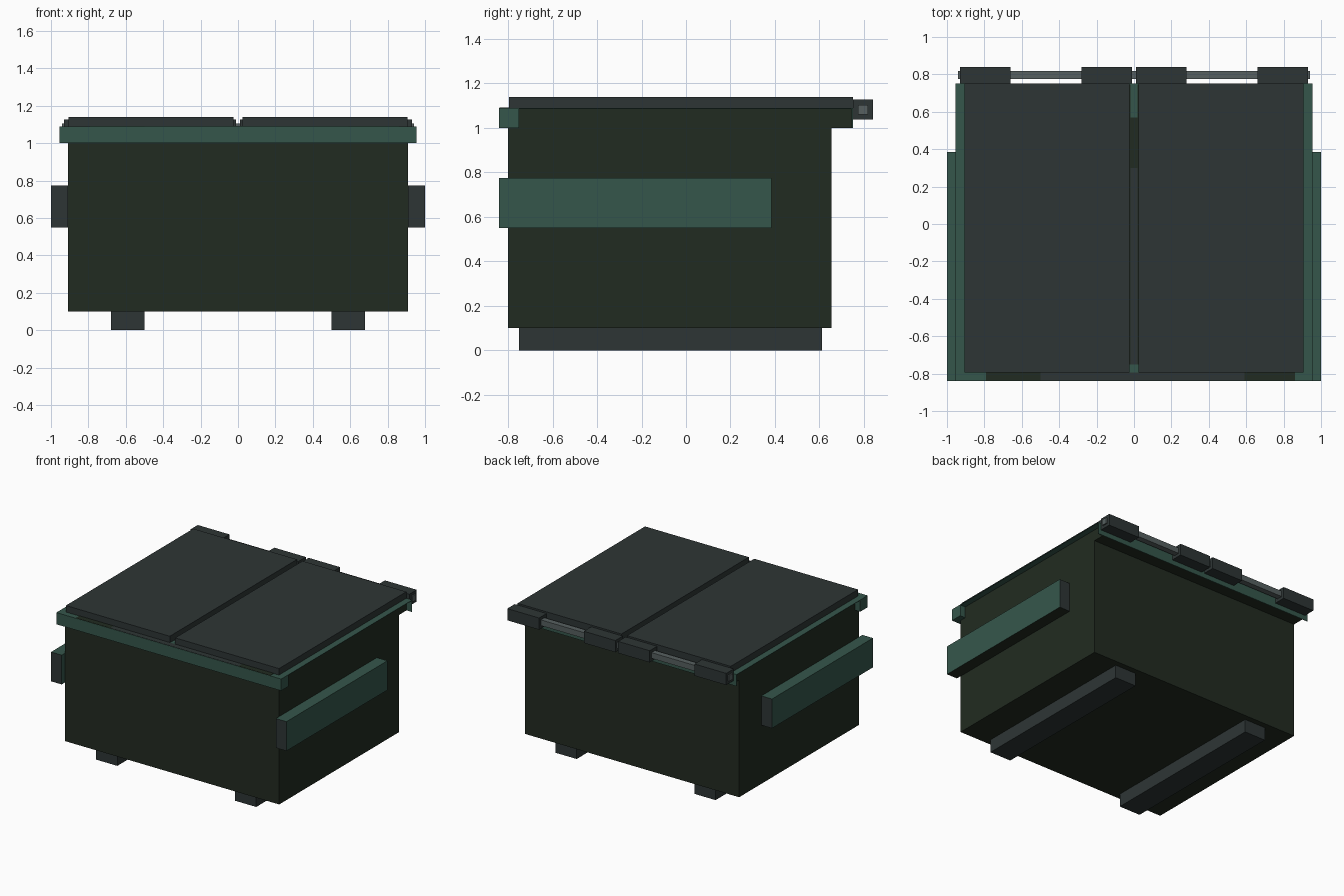
import bpy, bmesh

if "Cube" in bpy.data.objects:
    bpy.data.objects.remove(bpy.data.objects["Cube"])


def material(name, rgb):
    m = bpy.data.materials.new(name)
    m.diffuse_color = (*rgb, 1)
    m.use_nodes = True
    m.node_tree.nodes["Principled BSDF"].inputs["Base Color"].default_value = m.diffuse_color
    return m


DARK = material("dark_olive", (0.0156, 0.0240, 0.0150))
GREEN = material("weathered_green", (0.0356, 0.0940, 0.0704))
GREY = material("charcoal", (0.0265, 0.0360, 0.0355))
STEEL = material("steel_grey", (0.095, 0.118, 0.118))


def box(name, x, y, z, mats, rule=None):
    """Box from three (low, high) ranges; rule(normal) picks a material slot."""
    bm = bmesh.new()
    bmesh.ops.create_cube(bm, size=1)
    for v in bm.verts:
        v.co = [r[0] if c < 0 else r[1] for c, r in zip(v.co, (x, y, z))]
    bm.normal_update()
    if rule:
        for f in bm.faces:
            f.material_index = rule(f.normal)
    me = bpy.data.meshes.new(name)
    bm.to_mesh(me)
    bm.free()
    for m in mats:
        me.materials.append(m)
    ob = bpy.data.objects.new(name, me)
    bpy.context.collection.objects.link(ob)
    return ob


def pair(name, x, *args):
    """The same box on the right and mirrored to the left."""
    box(name + "_right", x, *args)
    box(name + "_left", (-x[1], -x[0]), *args)


# Container body and its deeper upper section
box("body", (-0.91, 0.91), (-0.80, 0.655), (0.10, 1.0), [DARK])
box("upper_body", (-0.91, 0.91), (-0.80, 0.746), (1.0, 1.088), [DARK])

# Rim: front bar, thin back plate, thin side ledges
box("rim_front", (-0.955, 0.955), (-0.84, -0.75), (1.0, 1.09), [GREEN])
box("rim_back", (-0.955, 0.955), (0.745, 0.75), (1.0, 1.09), [GREEN])
pair("rim_ledge", (0.905, 0.955), (-0.75, 0.745), (1.086, 1.09), [GREEN])

# Worn patches on the front bar and in the slot between the lids
for i, (x0, x1, m) in enumerate([(-0.79, -0.5, DARK), (-0.5, 0.59, GREY),
                                 (0.59, 0.86, DARK)]):
    box(f"front_patch_{i}", (x0, x1), (-0.838, -0.795), (1.088, 1.092), [m])
for i, (y0, y1, m) in enumerate([(-0.75, 0.3, GREY), (0.3, 0.57, DARK),
                                 (0.57, 0.745, GREEN)]):
    box(f"slot_patch_{i}", (-0.02, 0.02), (y0, y1), (1.086, 1.09), [m])

# Lids, hinge blocks and the hinge rod
pair("lid", (0.023, 0.905), (-0.795, 0.75), (1.09, 1.14), [GREY])
pair("outer_hinge", (0.66, 0.93), (0.75, 0.84), (1.037, 1.127), [GREY])
pair("inner_hinge", (0.012, 0.28), (0.75, 0.84), (1.037, 1.127), [GREY])
box("hinge_rod", (-0.94, 0.94), (0.774, 0.818), (1.06, 1.104), [STEEL])

# Side lifting pockets: green faces, charcoal ends, dark underside
pair("fork_pocket", (0.91, 1.0), (-0.84, 0.385), (0.55, 0.775),
     [GREEN, GREY, DARK],
     lambda n: 1 if abs(n.y) > 0.5 else 2 if n.z < -0.5 else 0)

# Skids under the floor
pair("skid", (0.50, 0.68), (-0.75, 0.612), (0.0, 0.10), [GREY])
